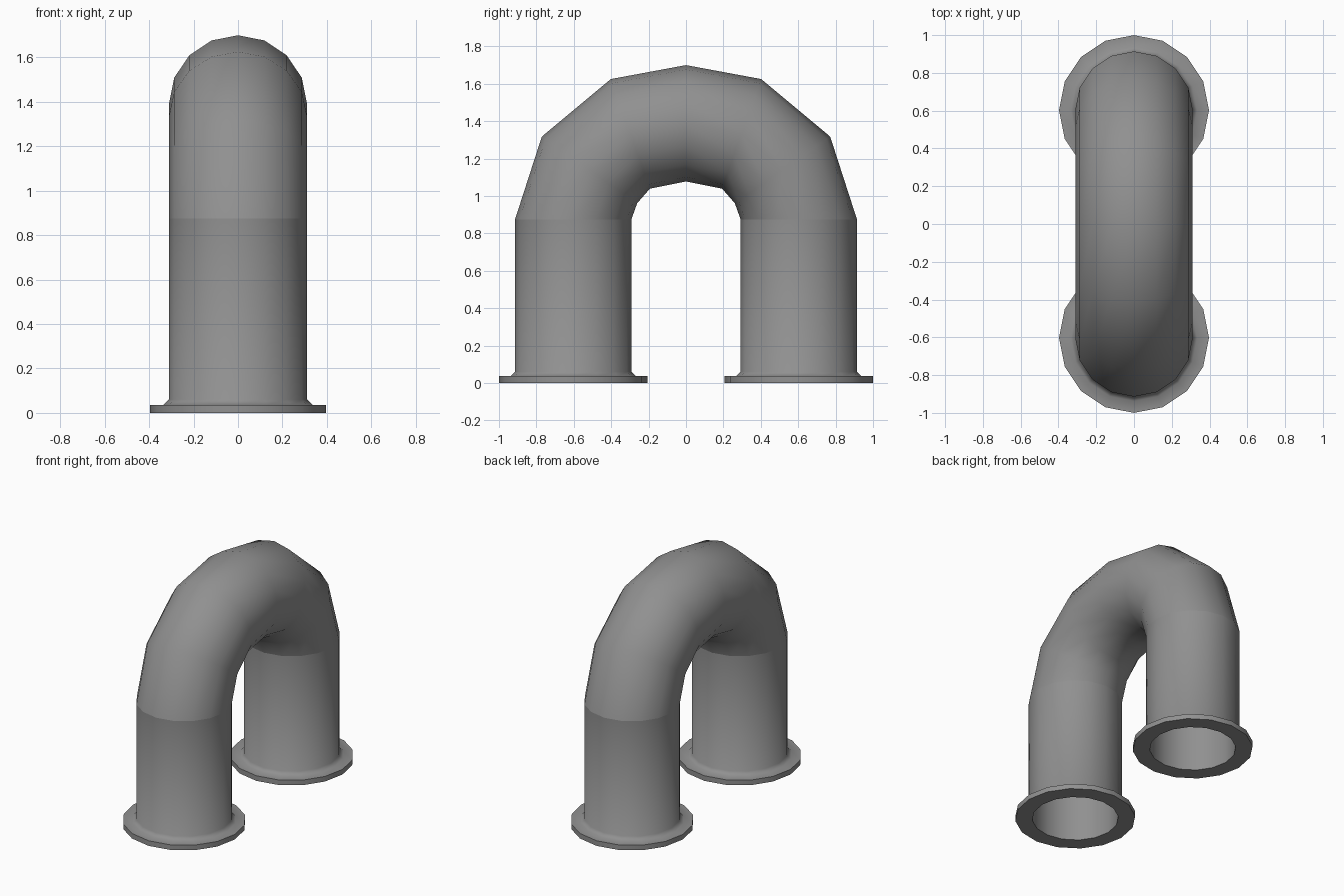
import bpy, bmesh, math
from mathutils import Vector

cube = bpy.data.objects.get("Cube")
if cube:
    bpy.data.objects.remove(cube, do_unlink=True)

SIDES = 16
R_OUT, R_IN = 0.311, 0.285
LEG_Y, LEG_TOP = 0.603, 0.875

grey = bpy.data.materials.new("pipe grey")
grey.use_nodes = True
colour = (0.28, 0.28, 0.28, 1)
grey.diffuse_color = colour
grey.node_tree.nodes["Principled BSDF"].inputs["Base Color"].default_value = colour


def loft(name, rings, flip=False):
    """Skin a run of rings, each (centre, axis_a, axis_b)."""
    bm = bmesh.new()
    loops = []
    for centre, a, b in rings:
        angles = [math.tau * i / SIDES for i in range(SIDES)]
        loops.append([bm.verts.new(centre + a * math.cos(t) + b * math.sin(t)) for t in angles])
    for low, high in zip(loops, loops[1:]):
        for i in range(SIDES):
            j = (i + 1) % SIDES
            quad = (low[i], low[j], high[j], high[i])
            bm.faces.new(quad[::-1] if flip else quad)
    mesh = bpy.data.meshes.new(name)
    bm.to_mesh(mesh)
    bm.free()
    obj = bpy.data.objects.new(name, mesh)
    bpy.context.collection.objects.link(obj)
    mesh.materials.append(grey)
    bpy.ops.object.select_all(action='DESELECT')
    obj.select_set(True)
    bpy.context.view_layer.objects.active = obj
    bpy.ops.object.shade_smooth_by_angle(angle=math.radians(50))
    return obj


# Hollow legs with a flange and fillet at the foot
leg_profile = [(R_IN, LEG_TOP), (R_IN, 0), (0.397, 0), (0.397, 0.036),
               (0.335, 0.036), (R_OUT, 0.06), (R_OUT, LEG_TOP)]
for name, y in (("front_leg", -LEG_Y), ("back_leg", LEG_Y)):
    loft(name, [(Vector((0, y, z)), Vector((r, 0, 0)), Vector((0, r, 0))) for r, z in leg_profile])

# Bend stations as outer and inner edge points (y, z), mirrored front to back
half = [((0.914, LEG_TOP), (0.292, LEG_TOP)), ((0.772, 1.318), (0.26, 0.96)),
        ((0.402, 1.624), (0.193, 1.04))]
crown = [((0, 1.70), (0, 1.077))]
mirrored = [((-o[0], o[1]), (-i[0], i[1])) for o, i in reversed(half)]


def bend_rings(radius):
    rings = []
    for outer, inner in half + crown + mirrored:
        o, i = Vector((0, *outer)), Vector((0, *inner))
        rings.append(((o + i) / 2, Vector((radius, 0, 0)), (o - i).normalized() * radius))
    return rings


loft("bend_outside", bend_rings(R_OUT))
loft("bend_inside", bend_rings(R_IN), flip=True)
